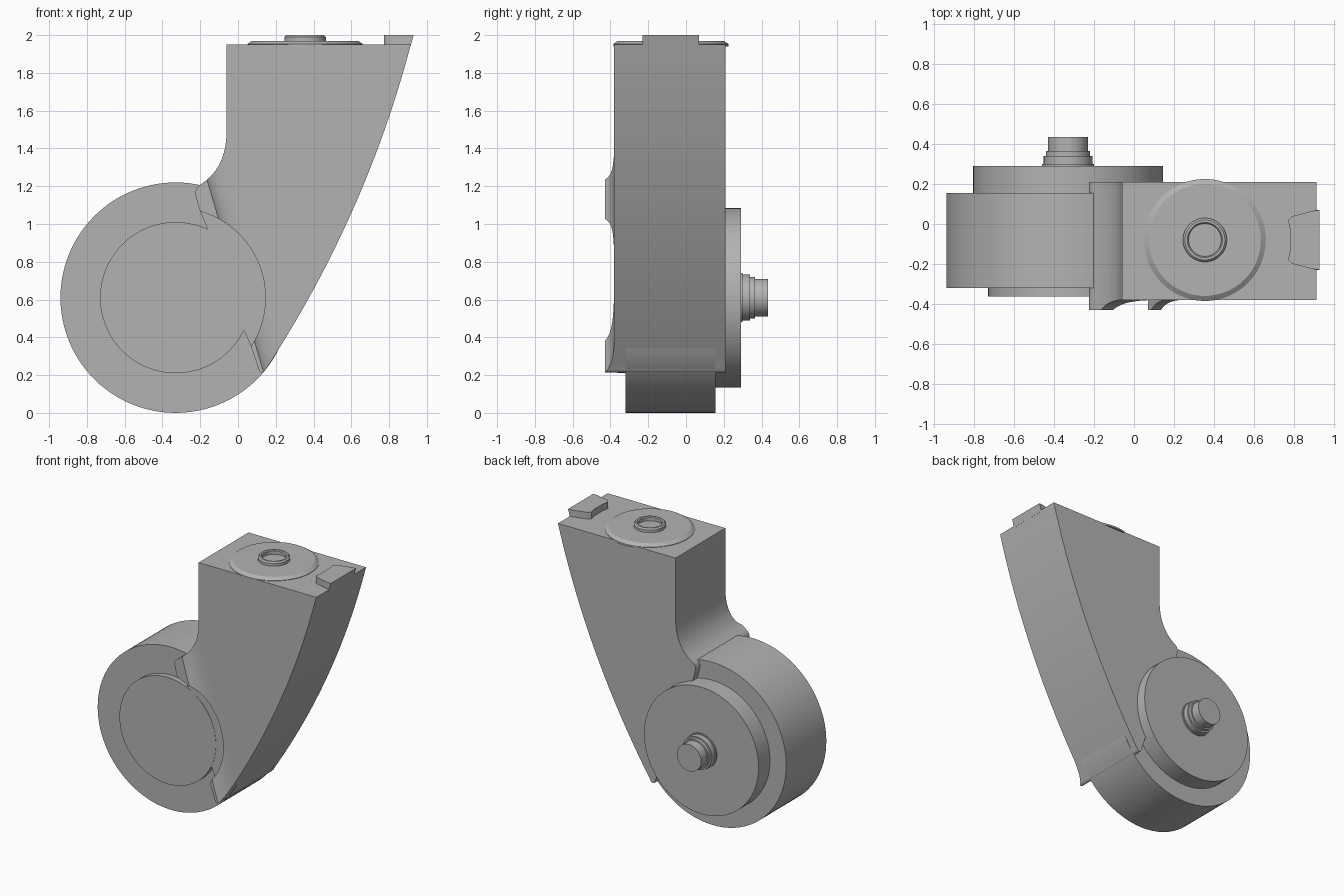
import bpy, bmesh, math
from mathutils import Vector, Matrix

cube = bpy.data.objects.get("Cube")
if cube:
    bpy.data.objects.remove(cube, do_unlink=True)

grey = bpy.data.materials.new("plain grey")
grey.use_nodes = True
grey.diffuse_color = (0.45, 0.45, 0.45, 1)
grey.node_tree.nodes["Principled BSDF"].inputs["Base Color"].default_value = grey.diffuse_color


def finish(name, bm):
    bmesh.ops.recalc_face_normals(bm, faces=bm.faces[:])
    mesh = bpy.data.meshes.new(name)
    bm.to_mesh(mesh)
    bm.free()
    mesh.materials.append(grey)
    ob = bpy.data.objects.new(name, mesh)
    bpy.context.collection.objects.link(ob)
    return ob


def smooth(ob):
    bpy.ops.object.select_all(action="DESELECT")
    ob.select_set(True)
    bpy.context.view_layer.objects.active = ob
    bpy.ops.object.shade_smooth_by_angle(angle=math.radians(25))


def prism(name, points, vector):
    """Extrude a closed outline of 3D points along a vector."""
    bm = bmesh.new()
    face = bm.faces.new([bm.verts.new(p) for p in points])
    out = bmesh.ops.extrude_face_region(bm, geom=[face])
    bmesh.ops.translate(bm, vec=vector, verts=[g for g in out["geom"] if isinstance(g, bmesh.types.BMVert)])
    return finish(name, bm)


def lathe(name, profile, centre, axis="Z"):
    """Revolve (radius, height) points about an axis through centre."""
    bm = bmesh.new()
    verts = [bm.verts.new((r, 0, h)) for r, h in profile]
    edges = [bm.edges.new(pair) for pair in zip(verts, verts[1:])]
    bmesh.ops.spin(bm, geom=verts + edges, cent=(0, 0, 0), axis=(0, 0, 1),
                   angle=math.tau, steps=96, use_merge=True)
    bmesh.ops.remove_doubles(bm, verts=bm.verts[:], dist=1e-5)
    turn = Matrix.Rotation(math.radians(-90 if axis == "Y" else 0), 4, "X")
    bm.transform(Matrix.Translation(centre) @ turn)
    ob = finish(name, bm)
    smooth(ob)
    return ob


def combine(ob, tool, operation):
    tool.hide_render = True
    mod = ob.modifiers.new(operation, "BOOLEAN")
    mod.operation, mod.solver, mod.object = operation, "EXACT", tool
    bpy.context.view_layer.objects.active = ob
    bpy.ops.object.modifier_apply(modifier=mod.name)
    bpy.data.objects.remove(tool, do_unlink=True)


def bezier(a, b, c, n):
    """Quadratic curve from a to c, pulled towards b."""
    a, b, c = Vector(a), Vector(b), Vector(c)
    return [a * (1 - t) ** 2 + b * 2 * t * (1 - t) + c * t * t for t in (i / n for i in range(n + 1))]


AXLE = Vector((-0.33, 0, 0.61))

# Fork arm: side outline with a curved spine and a cove above the wheel
outline = [(-0.06, 1.95)]
outline += bezier((-0.06, 1.5), (-0.06, 1.3), (-0.19, 1.215), 12)
outline += bezier((-0.205, 1.205), (-0.235, 1.18), (-0.222, 1.14), 4)
outline += [(-0.205, 1.08), (-0.16, 0.97), (0.03, 0.44), (0.07, 0.35), (0.108, 0.235)]
outline += bezier((0.115, 0.218), (0.13, 0.205), (0.145, 0.225), 4)
outline += bezier((0.15, 0.235), (0.675, 1.04), (0.915, 1.95), 28)
fork = prism("fork_arm", [(x, -0.5, z) for x, z in outline], (0, 0.71, 0))

# Front of the arm flares outward along a slanted line beside the wheel
start = Vector((-0.11, 0, 1.05))
along = Vector((0.22, 0, -0.75)).normalized()
across = Vector((-along.z, 0, along.x))
section = [(-1, -0.43)] + [tuple(p) for p in bezier((0, -0.43), (0.04, -0.38), (0.16, -0.38), 10)]
section += [(2, -0.38), (2, 0.3), (-1, 0.3)]
flare = prism("flare_envelope",
              [start - along * 2 + across * u + Vector((0, y, 0)) for u, y in section], along * 4)
combine(fork, flare, "INTERSECT")

# Round pocket for the wheel hub
pocket = lathe("hub_pocket", [(0, -0.7), (0.475, -0.7), (0.475, -0.36), (0, -0.36)], AXLE, "Y")
combine(fork, pocket, "DIFFERENCE")
smooth(fork)

# Wheel, hub plates and stepped axle
lathe("wheel", [(0, -0.32), (0.61, -0.32), (0.61, 0.155), (0, 0.155)], AXLE, "Y")
lathe("front_hub", [(0, -0.362), (0.4, -0.362), (0.4, -0.3), (0, -0.3)], AXLE, "Y")
lathe("back_hub", [(0, 0.1), (0.475, 0.1), (0.475, 0.29), (0, 0.29)], AXLE, "Y")
lathe("axle", [(0, 0.28), (0.13, 0.28), (0.13, 0.3), (0.122, 0.3), (0.122, 0.34), (0.11, 0.34),
               (0.11, 0.365), (0.1, 0.365), (0.1, 0.435), (0, 0.435)], AXLE, "Y")

# Swivel plate and raised ring on top
SWIVEL = Vector((0.355, -0.08, 1.95))
lathe("swivel_plate", [(0, -0.01), (0.305, -0.01), (0.305, 0.003), (0.28, 0.02), (0, 0.02)], SWIVEL)
lathe("swivel_ring", [(0.082, 0.01), (0.11, 0.01), (0.11, 0.04), (0.1, 0.05), (0.088, 0.05),
                      (0.082, 0.044), (0.082, 0.01)], SWIVEL)

# Locking tab at the back edge of the top
half = [(0.93, 0.15), (0.89, 0.145), (0.79, 0.118), (0.772, 0.1), (0.782, 0.05)]
tab_outline = half + [(x, -y) for x, y in reversed(half)]
tab = prism("locking_tab", [(x, y - 0.08, 1.94) for x, y in tab_outline], (0, 0, 0.06))
for v in tab.data.vertices:
    if v.co.x > 0.92 and v.co.z < 1.96:
        v.co.x = 0.913
smooth(tab)
